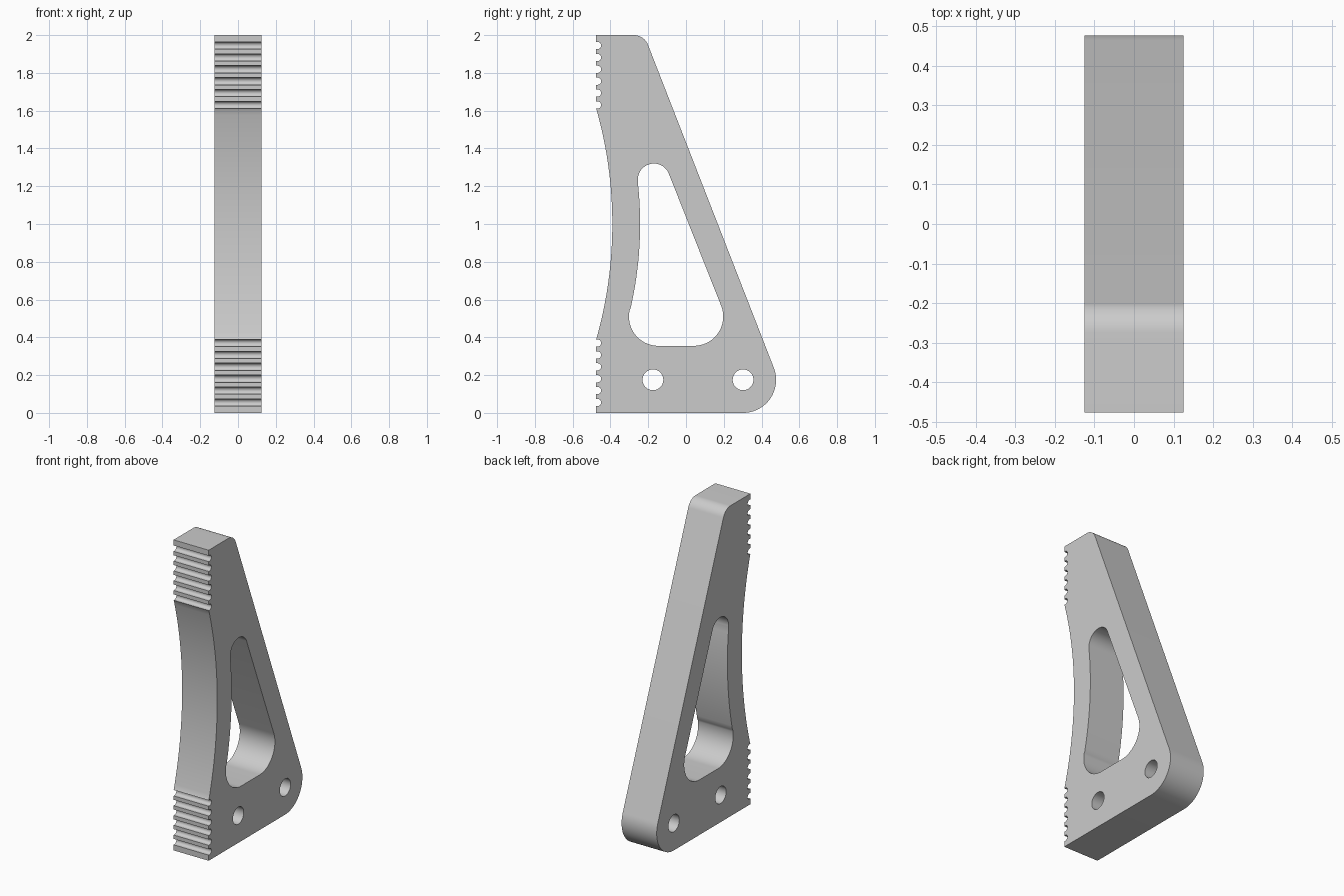
import bpy, bmesh
from math import sin, cos, radians, atan2, degrees, pi

cube = bpy.data.objects.get("Cube")
if cube:
    bpy.data.objects.remove(cube, do_unlink=True)

HALF_WIDTH = 0.125
FRONT = -0.477
SLOPE = degrees(atan2(0.362, 0.932))   # direction the sloping back edge faces


def arc(cy, cz, r, start, end, steps):
    angles = [radians(start + (end - start) * i / steps) for i in range(steps + 1)]
    return [(cy + r * cos(a), cz + r * sin(a)) for a in angles]


def grooves(first):
    """Six rounded notches running down the front edge."""
    pts = []
    for i in range(6):
        z = first - i * 0.063
        pts.append((FRONT, z + 0.019))
        pts += arc(FRONT + 0.009, z, 0.019, 90, -90, 10)
        pts.append((FRONT, z - 0.019))
    return pts


# Outer outline, counterclockwise from the front bottom corner
outline = [(FRONT, 0)]
outline += arc(0.302, 0.175, 0.175, -90, SLOPE, 28)
outline += arc(-0.276, 1.92, 0.08, SLOPE, 90, 16)
outline.append((FRONT, 2))
outline += grooves(1.945)
outline += arc(-2.62, 1, 2.23, 15.8, -15.8, 40)
outline += grooves(0.37)

# Window: two lower corners, a round top and a bowed front wall
window = arc(0.042, 0.51, 0.155, -90, SLOPE, 24)
window += arc(-0.17, 1.235, 0.085, SLOPE, 186.5, 28)
window += arc(-2.243, 1, 2.0, 6.3, -13.0, 24)
window += arc(-0.147, 0.51, 0.155, 166.85, 270, 24)

# Two bolt holes
holes = [arc(y, 0.175, 0.055, 0, 348.75, 31) for y in (-0.175, 0.302)]

# Filled profile with openings, extruded across the width
curve = bpy.data.curves.new("bracket_plate", "CURVE")
curve.dimensions = "2D"
curve.fill_mode = "BOTH"
curve.extrude = HALF_WIDTH
for loop in [outline, window] + holes:
    spline = curve.splines.new("POLY")
    spline.points.add(len(loop) - 1)
    for point, (y, z) in zip(spline.points, loop):
        point.co = (y, z, 0, 1)
    spline.use_cyclic_u = True

plate = bpy.data.objects.new("bracket_plate", curve)
bpy.context.collection.objects.link(plate)
plate.rotation_euler = (pi / 2, 0, pi / 2)
bpy.ops.object.select_all(action="DESELECT")
plate.select_set(True)
bpy.context.view_layer.objects.active = plate
bpy.ops.object.convert(target="MESH")
plate = bpy.context.view_layer.objects.active
bpy.ops.object.transform_apply(location=False, rotation=True, scale=False)

# Weld the caps to the walls
bm = bmesh.new()
bm.from_mesh(plate.data)
bmesh.ops.remove_doubles(bm, verts=bm.verts, dist=0.0003)
bmesh.ops.recalc_face_normals(bm, faces=bm.faces)
bm.to_mesh(plate.data)
bm.free()

grey = bpy.data.materials.new("plain_grey")
grey.use_nodes = True
colour = (0.6, 0.6, 0.6, 1)
grey.diffuse_color = colour
grey.node_tree.nodes["Principled BSDF"].inputs["Base Color"].default_value = colour
plate.data.materials.clear()
plate.data.materials.append(grey)
bpy.ops.object.shade_smooth_by_angle(angle=radians(30))
